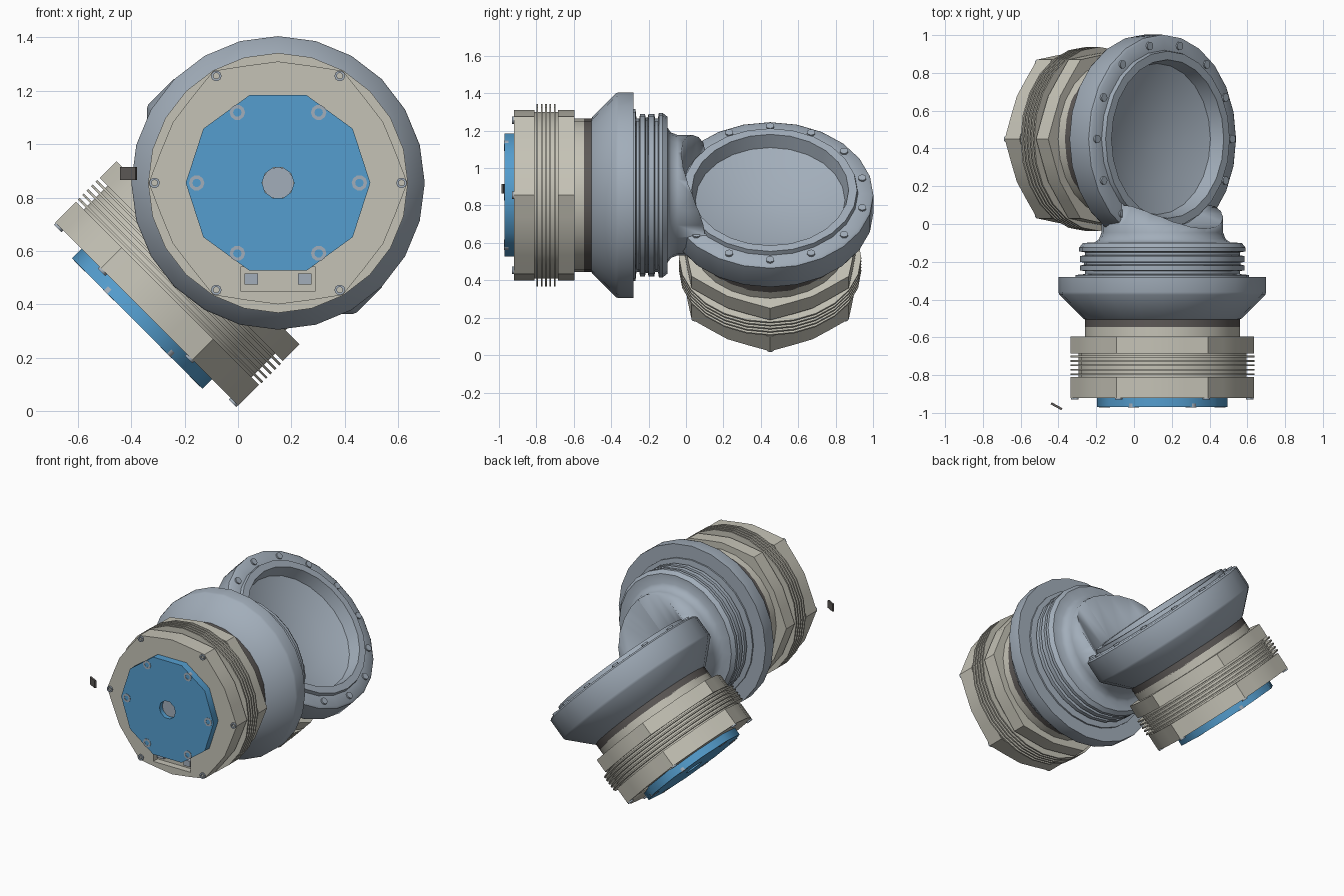
import bpy, bmesh, math
from mathutils import Matrix, Vector

if "Cube" in bpy.data.objects:
    bpy.data.objects.remove(bpy.data.objects["Cube"])


def mat(name, rgb):
    m = bpy.data.materials.new(name)
    m.diffuse_color = (*rgb, 1)
    m.use_nodes = True
    m.node_tree.nodes["Principled BSDF"].inputs["Base Color"].default_value = m.diffuse_color
    return m


STEEL = mat("blue grey metal", (0.36, 0.42, 0.49))
BEIGE = mat("warm beige", (0.56, 0.545, 0.47))
BLUE = mat("blue cap", (0.09, 0.34, 0.62))
DARK = mat("dark seal", (0.11, 0.10, 0.095))


def finish(name, bm, material, frame, angle=38):
    bmesh.ops.remove_doubles(bm, verts=bm.verts, dist=1e-5)
    bmesh.ops.recalc_face_normals(bm, faces=bm.faces)
    me = bpy.data.meshes.new(name)
    bm.to_mesh(me)
    bm.free()
    me.transform(frame)
    me.materials.append(material)
    ob = bpy.data.objects.new(name, me)
    bpy.context.collection.objects.link(ob)
    bpy.ops.object.select_all(action='DESELECT')
    bpy.context.view_layer.objects.active = ob
    ob.select_set(True)
    bpy.ops.object.shade_smooth_by_angle(angle=math.radians(angle))
    return ob


def lathe(name, profile, material, frame, sides=24, lobe=0.0, closed=False):
    """Spin (radius, height) points round local z; lobe swells six corners."""
    bm = bmesh.new()
    rings = []
    for r, h in profile:
        ring = []
        for i in range(sides):
            a = 2 * math.pi * i / sides
            rr = r + (lobe if r > 0.4 and i % (sides // 6) == 0 else 0)
            ring.append(bm.verts.new((rr * math.cos(a), rr * math.sin(a), h)))
        rings.append(ring)
    pairs = list(zip(rings, rings[1:]))
    if closed:
        pairs.append((rings[-1], rings[0]))
    for a, b in pairs:
        for i in range(sides):
            j = (i + 1) % sides
            bm.faces.new((a[i], a[j], b[j], b[i]))
    if not closed:
        bm.faces.new(rings[0])
        bm.faces.new(rings[-1])
    return finish(name, bm, material, frame)


def box(name, centre, size, material, frame):
    bm = bmesh.new()
    bmesh.ops.create_cube(bm, size=1, matrix=Matrix.Translation(centre) @ Matrix.Diagonal((*size, 1)))
    return finish(name, bm, material, frame)


def cut(target, cutter):
    m = target.modifiers.new("cut", 'BOOLEAN')
    m.operation, m.solver, m.object = 'DIFFERENCE', 'EXACT', cutter
    cutter.hide_render = True
    bpy.context.view_layer.objects.active = target
    bpy.ops.object.modifier_apply(modifier=m.name)
    bpy.data.objects.remove(cutter)


def axes(x, z, origin):
    x, z = Vector(x).normalized(), Vector(z).normalized()
    m = Matrix((x, z.cross(x), z)).transposed().to_4x4()
    m.translation = origin
    return m


def bolts(name, radius, height, size, frame, count=6):
    prof = [(size, -0.01), (size, 0.012), (size * 0.55, 0.012), (size * 0.55, 0.002)]
    for i in range(count):
        a = 2 * math.pi * i / count
        place = Matrix.Translation((radius * math.cos(a), radius * math.sin(a), height))
        lathe(f"{name}_{i}", prof, STEEL, frame @ place, sides=10)


def motor(tag, f):
    # ten sided cap with a centre hole
    lathe(tag + "_cap", [(0.06, 0.69), (0.346, 0.69), (0.346, 0.745), (0.06, 0.745)],
          BLUE, f, sides=10, closed=True)
    lathe(tag + "_shaft", [(0.059, 0.68), (0.059, 0.715)], STEEL, f, sides=16)
    # lobed end ring with cable slot
    end = lathe(tag + "_end_ring", [(0.455, 0.585), (0.455, 0.695)], BEIGE, f, lobe=0.03)
    cut(end, box("slot_cutter", (0, -0.36, 0.69), (0.28, 0.09, 0.08), BEIGE, f))
    for x in (-0.1, 0.1):
        box(tag + "_connector", (x, -0.36, 0.665), (0.05, 0.04, 0.03), STEEL, f)
    # cooling fins round a core
    lathe(tag + "_core", [(0.445, 0.45), (0.445, 0.60)], BEIGE, f)
    for i in range(5):
        h = 0.472 + i * 0.0235
        lathe(f"{tag}_fin_{i}", [(0.487, h), (0.487, h + 0.009)], BEIGE, f)
    lathe(tag + "_rear_ring", [(0.455, 0.37), (0.455, 0.46)], BEIGE, f, lobe=0.03)
    lathe(tag + "_collar", [(0.41, 0.32), (0.41, 0.38)], BEIGE, f)
    lathe(tag + "_seal", [(0.40, 0.27), (0.41, 0.28), (0.41, 0.325)], DARK, f)
    bolts(tag + "_cap_bolt", 0.305, 0.735, 0.029, f)
    bolts(tag + "_ring_bolt", 0.463, 0.692, 0.02, f)


# frames: local z points out of each motor cap
front = axes((1, 0, 0), (0, -1, 0), (0.15, -0.225, 0.855))
side = axes((1, 0, -1), (-1, 0, -1), (0.15, 0.45, 0.855))
motor("front_motor", front)
motor("side_motor", side)

# flared housings
lathe("front_flare", [(0.40, 0.285), (0.42, 0.275), (0.545, 0.15), (0.55, 0.135), (0.55, 0.055)],
      STEEL, front)
lathe("side_flare_socket",
      [(0.40, 0.285), (0.42, 0.275), (0.545, 0.15), (0.552, 0.135), (0.552, 0.0), (0.54, -0.01),
       (0.47, -0.015), (0.465, -0.04), (0.42, -0.04), (0.40, 0.04), (0.25, 0.09), (0.05, 0.11)],
      STEEL, side)
bolts("socket_bolt", 0.505, -0.012, 0.022, side, count=14)

# stacked rings and neck joining the front motor to the side socket
neck = lathe("neck_link",
             [(0.46, 0.06), (0.46, 0.045), (0.41, 0.04), (0.41, 0.025), (0.435, 0.02), (0.435, -0.005),
              (0.415, -0.01), (0.415, -0.02), (0.435, -0.025), (0.435, -0.055), (0.41, -0.06),
              (0.41, -0.075), (0.44, -0.08), (0.44, -0.10), (0.42, -0.125), (0.36, -0.127),
              (0.335, -0.145), (0.322, -0.18), (0.322, -0.45)], STEEL, front)
cut(neck, lathe("rim_cutter", [(0.475, -0.9), (0.475, -0.02), (0.43, -0.02), (0.43, 0.16)],
                STEEL, side, sides=32))

# small loose tab beside the front cap
box("loose_tab", (0, 0, 0), (0.065, 0.012, 0.05), DARK,
    Matrix.Translation((-0.41, -0.965, 0.89)) @ Matrix.Rotation(-0.5, 4, 'Z'))
